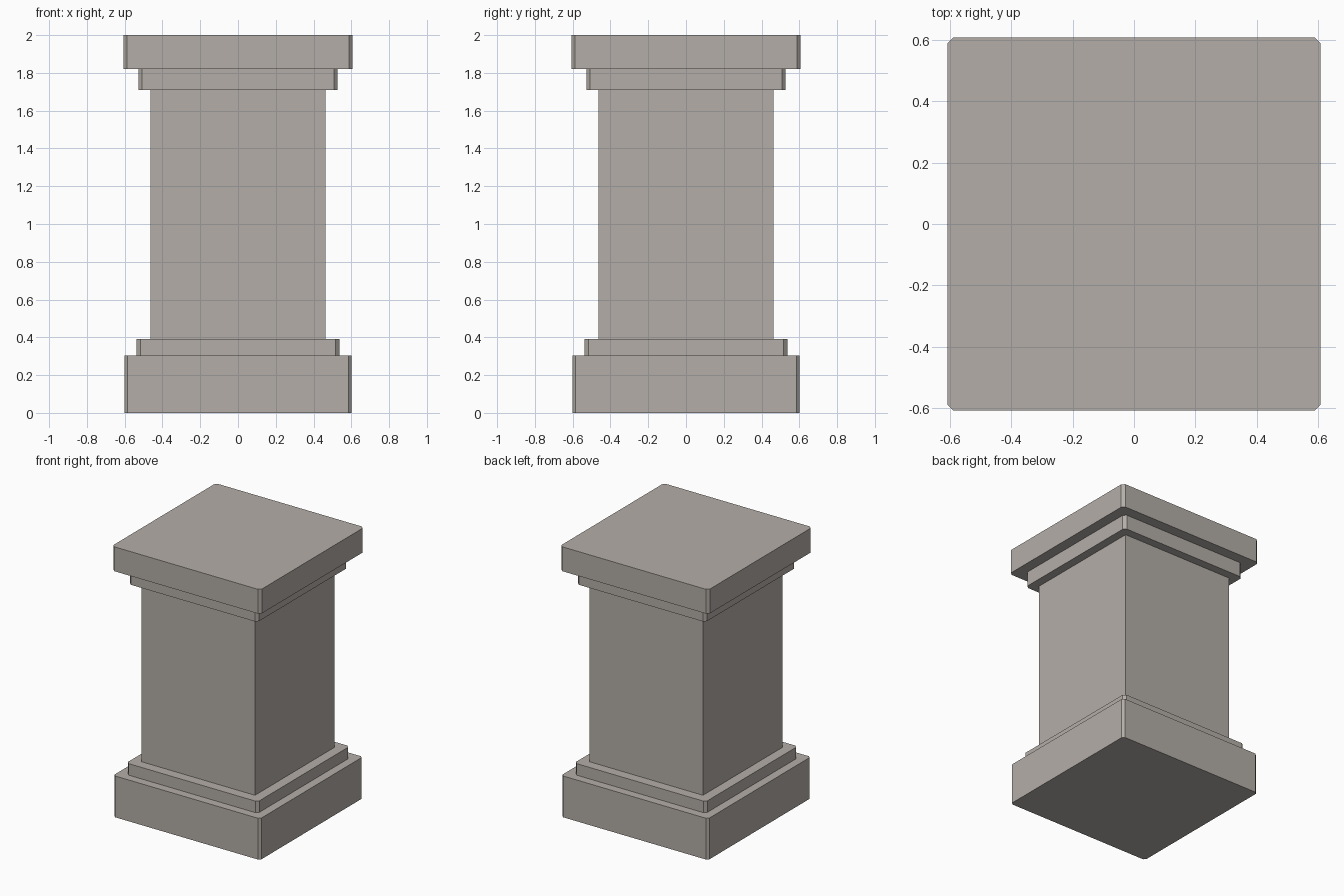
import bpy
import bmesh

cube = bpy.data.objects.get("Cube")
if cube:
    bpy.data.objects.remove(cube, do_unlink=True)

# Single stone colour
stone = bpy.data.materials.new("warm_grey_stone")
stone.use_nodes = True
colour = (0.456, 0.423, 0.387, 1.0)
stone.diffuse_color = colour
stone.node_tree.nodes["Principled BSDF"].inputs["Base Color"].default_value = colour


def slab(name, half, bottom, top, chamfer):
    """Square block whose four upright corners are cut flat."""
    inner = half - chamfer
    outline = []
    for sx, sy in ((1, 1), (-1, 1), (-1, -1), (1, -1)):
        corner = [(sx * half, sy * inner), (sx * inner, sy * half)]
        if not chamfer:
            corner = corner[:1]
        elif sx != sy:
            corner.reverse()
        outline += corner
    bm = bmesh.new()
    base = bm.faces.new([bm.verts.new((x, y, bottom)) for x, y in outline])
    lifted = bmesh.ops.extrude_face_region(bm, geom=[base], use_keep_orig=True)
    for item in lifted["geom"]:
        if isinstance(item, bmesh.types.BMVert):
            item.co.z = top
    bmesh.ops.recalc_face_normals(bm, faces=bm.faces[:])
    mesh = bpy.data.meshes.new(name)
    bm.to_mesh(mesh)
    bm.free()
    mesh.materials.append(stone)
    obj = bpy.data.objects.new(name, mesh)
    bpy.context.collection.objects.link(obj)
    return obj


# Stacked from the ground up: half width, bottom, top, corner cut
slab("plinth", 0.60, 0.0, 0.305, 0.016)
slab("base_moulding", 0.537, 0.305, 0.39, 0.02)
slab("shaft", 0.463, 0.39, 1.71, 0)
slab("neck_moulding", 0.527, 1.71, 1.82, 0.02)
slab("cap", 0.607, 1.82, 2.0, 0.02)
